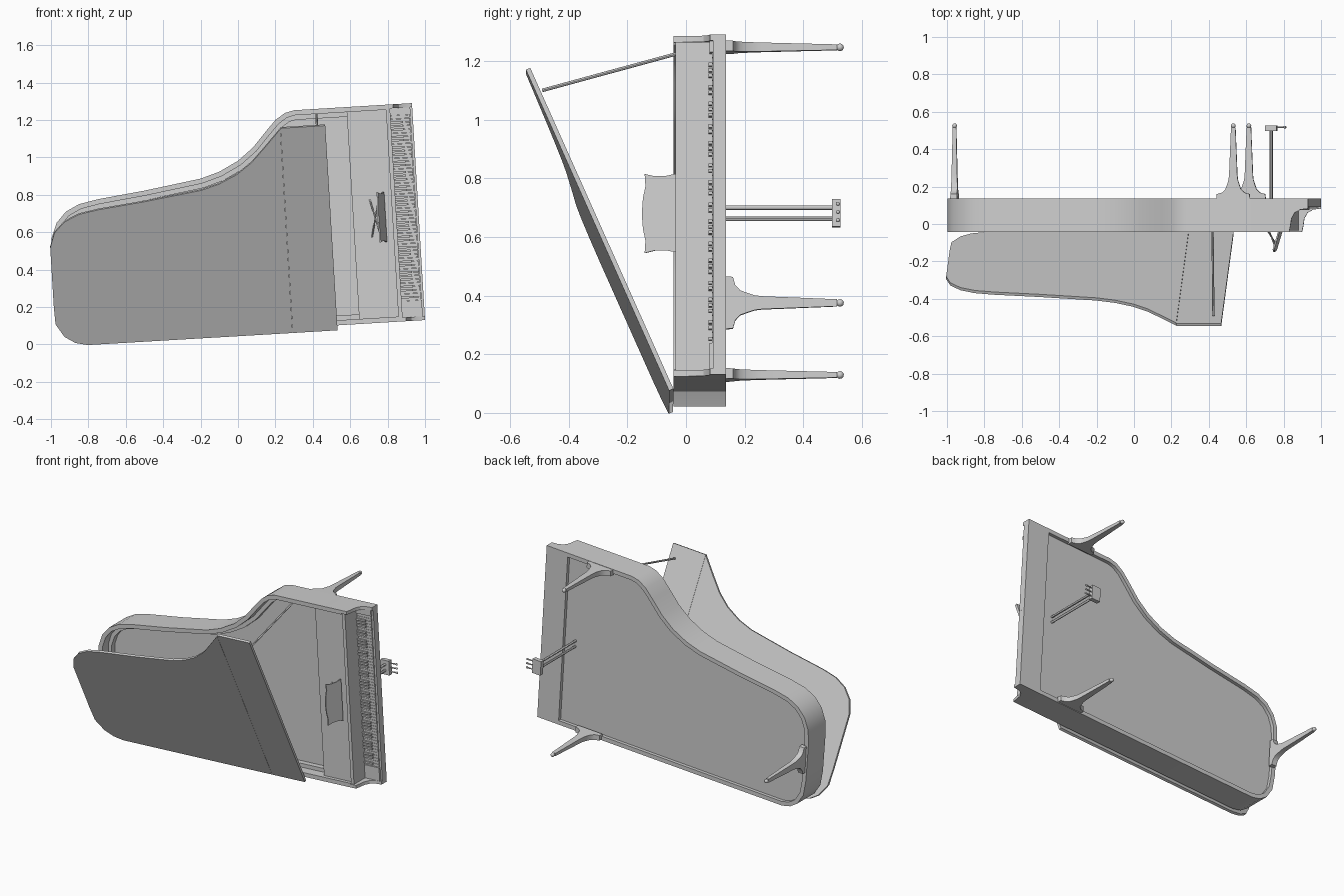
import bpy, bmesh, math
from mathutils import Matrix, Vector

old = bpy.data.objects.get("Cube")
if old:
    bpy.data.objects.remove(old, do_unlink=True)

grey = bpy.data.materials.new("plain_grey")
grey.use_nodes = True
grey.diffuse_color = (0.62, 0.62, 0.62, 1)
grey.node_tree.nodes["Principled BSDF"].inputs["Base Color"].default_value = (0.62, 0.62, 0.62, 1)

# Everything is laid out square, then turned slightly about the y axis
TURN = Matrix.Rotation(math.radians(-3.45), 4, 'Y')
TOP, BOTTOM = -0.043, 0.137
BASS, TREBLE, FRONT = 0.07, 1.232, 1.006
FALL = 0.865


def finish(name, bm, matrix=None):
    bmesh.ops.recalc_face_normals(bm, faces=bm.faces[:])
    mesh = bpy.data.meshes.new(name)
    bm.to_mesh(mesh)
    bm.free()
    mesh.materials.append(grey)
    obj = bpy.data.objects.new(name, mesh)
    bpy.context.collection.objects.link(obj)
    obj.matrix_world = TURN @ (matrix or Matrix())
    return obj


def prism(name, pts, lo, hi, plane='XZ', matrix=None):
    """Extrude a 2D outline along the axis that is not in the plane."""
    place = {'XZ': lambda a, b, d: (a, d, b),
             'XY': lambda a, b, d: (a, b, d),
             'ZY': lambda a, b, d: (d, b, a)}[plane]
    bm = bmesh.new()
    low = [bm.verts.new(place(a, b, lo)) for a, b in pts]
    high = [bm.verts.new(place(a, b, hi)) for a, b in pts]
    bm.faces.new(low)
    bm.faces.new(high[::-1])
    for i in range(len(pts)):
        j = (i + 1) % len(pts)
        bm.faces.new((low[i], low[j], high[j], high[i]))
    return finish(name, bm, matrix)


def add_box(bm, x, y, z):
    size = Matrix.Diagonal((x[1] - x[0], y[1] - y[0], z[1] - z[0], 1))
    mid = Matrix.Translation((sum(x) / 2, sum(y) / 2, sum(z) / 2))
    bmesh.ops.create_cube(bm, size=1, matrix=mid @ size)


def box(name, x, y, z):
    bm = bmesh.new()
    add_box(bm, x, y, z)
    return finish(name, bm)


def rod(name, a, b, r, r2=None):
    a, b = Vector(a), Vector(b)
    bm = bmesh.new()
    m = Matrix.Translation((a + b) / 2) @ (b - a).to_track_quat('Z', 'Y').to_matrix().to_4x4()
    bmesh.ops.create_cone(bm, cap_ends=True, segments=12, radius1=r,
                          radius2=r2 or r, depth=(b - a).length, matrix=m)
    return finish(name, bm)


def ball(name, at, r):
    bm = bmesh.new()
    bmesh.ops.create_uvsphere(bm, u_segments=12, v_segments=8, radius=r, matrix=Matrix.Translation(at))
    return finish(name, bm)


def offset(pts, dist):
    """Shift an open path sideways, inward when positive."""
    out = []
    for i, p in enumerate(pts):
        p = Vector(p)
        dirs = []
        if i:
            dirs.append((p - Vector(pts[i - 1])).normalized())
        if i < len(pts) - 1:
            dirs.append((Vector(pts[i + 1]) - p).normalized())
        norms = [Vector((d.y, -d.x)) for d in dirs]
        n = sum(norms, Vector((0, 0))).normalized()
        out.append(tuple(p + n * dist / n.dot(norms[0])))
    return out


# Case: bent rim, inner ledge, soundboard
outline = [(FALL, BASS), (-0.8, BASS), (-0.86, 0.085), (-0.91, 0.12), (-0.95, 0.19), (-0.963, 0.29),
           (-0.967, 0.53), (-0.96, 0.63), (-0.929, 0.707), (-0.876, 0.764), (-0.803, 0.8),
           (-0.702, 0.82), (-0.45, 0.851), (-0.146, 0.897), (-0.044, 0.928), (0.059, 0.98),
           (0.143, 1.046), (0.218, 1.129), (0.272, 1.186), (0.324, 1.22), (0.375, TREBLE), (FALL, TREBLE)]
inner = offset(outline, 0.027)
ledge = offset(outline, 0.052)
prism("rim", outline + inner[::-1], TOP, BOTTOM)
prism("rim_ledge", inner + ledge[::-1], 0.02, 0.06)
prism("soundboard", inner, 0.055, 0.115)
box("tuning_board", (0.655, FALL), (-0.02, 0.06), (BASS + 0.025, TREBLE - 0.025))

# Keyboard end: bed, fallboard, cheeks, end blocks, front strip
box("key_bed", (0.85, FRONT), (0.105, BOTTOM), (BASS, TREBLE))
box("fallboard", (FALL, 0.887), (-0.036, 0.11), (BASS + 0.02, TREBLE - 0.02))
box("key_slip", (0.992, FRONT), (0.092, 0.11), (BASS, TREBLE))
cheek = [(FALL, TOP), (0.905, TOP), (0.912, -0.01), (0.918, 0.03), (0.935, 0.06), (0.965, 0.077),
         (FRONT, 0.082), (FRONT, 0.11), (FALL, 0.11)]
KEY_LO, KEY_HI = 0.178, 1.172
for side, z0, z1, k0, k1 in (("bass", BASS, BASS + 0.021, BASS + 0.02, KEY_LO),
                             ("treble", TREBLE - 0.021, TREBLE, KEY_HI, TREBLE - 0.02)):
    prism(side + "_cheek", cheek, z0, z1, 'XY')
    box(side + "_key_block", (0.88, 0.995), (0.08, 0.11), (k0, k1))

# Keys
white, black = bmesh.new(), bmesh.new()
step = (KEY_HI - KEY_LO) / 52
for i in range(52):
    z = KEY_LO + i * step
    add_box(white, (0.885, 0.99), (0.088, 0.108), (z + 0.0008, z + step - 0.0008))
    if i % 7 in (0, 2, 3, 5, 6) and i < 51:
        add_box(black, (0.885, 0.952), (0.076, 0.09), (z + step - 0.0055, z + step + 0.0055))
finish("white_keys", white)
finish("black_keys", black)

# Open lid in two leaves, hinged on the long side, with its prop
FOLD, LID_END, LID_LO, LID_HI = 0.296, 0.536, 0.05, 1.25
hinge = Matrix.Translation((0, TOP, LID_LO)) @ Matrix.Rotation(math.radians(24), 4, 'X') \
    @ Matrix.Translation((0, 0, -LID_LO))
tail = [(max(x, -0.971), max(z, LID_LO)) for x, z in offset(outline, -0.018) if x < 0.25]
tail = [(FOLD - 0.001, LID_LO)] + tail + [(FOLD - 0.001, LID_HI - 0.005)]
prism("lid_main_leaf", tail, -0.016, 0, 'XZ', hinge)
prism("lid_front_leaf", [(FOLD, LID_LO), (LID_END, LID_LO), (LID_END, LID_HI), (FOLD, LID_HI)],
      -0.016, 0, 'XZ', hinge)
rod("lid_prop", (0.493, -0.02, 1.2), (0.49, -0.49, 1.072), 0.006)

# Music desk with crossed struts
desk = [(0.498, 0), (0.506, -0.04), (0.506, -0.08), (0.498, -0.115), (0.54, -0.112), (0.58, -0.121),
        (0.633, -0.125), (0.686, -0.121), (0.726, -0.112), (0.768, -0.115), (0.76, -0.08),
        (0.76, -0.04), (0.768, 0)]
lean = Matrix.Translation((0.825, -0.03, 0)) @ Matrix.Rotation(math.radians(-17), 4, 'Z')
prism("music_desk", desk, -0.004, 0.004, 'ZY', lean)
for name, a, b in (("desk_strut_a", 0.53, 0.73), ("desk_strut_b", 0.73, 0.53)):
    rod(name, (0.75, -0.02, a), (0.797, -0.115, b), 0.004)

# Legs: flared bracket flowing into a tapered post, ending in a caster
half = [(0.09, BOTTOM - 0.005), (0.088, 0.16), (0.06, 0.168), (0.042, 0.185), (0.033, 0.21),
        (0.025, 0.235), (0.022, 0.26), (0.012, 0.515)]
for name, x, z, plane in (("treble_leg", 0.605, 1.212, 'XY'), ("bass_leg", 0.621, 0.092, 'XY'),
                          ("tail_leg", -0.935, 0.432, 'ZY')):
    profile = half + [(-a, b) for a, b in half[::-1]]
    leg = prism(name, profile, -0.018, 0.018, plane, Matrix.Translation((x, 0, z)))
    for v in leg.data.vertices:
        thin = 1 - 0.5 * (v.co.y - BOTTOM) / 0.4
        if plane == 'XY':
            v.co.z *= thin
        else:
            v.co.x *= thin
    rod(name + "_stem", (x, 0.51, z), (x, 0.525, z), 0.007)
    ball(name + "_caster", (x, 0.525, z), 0.013)

# Pedal lyre
PX, PZ = 0.774, 0.635
for name, dz in (("lyre_post_left", 0.019), ("lyre_post_right", -0.019)):
    rod(name, (PX, 0.11, PZ + dz), (PX, 0.505, PZ + dz), 0.008)
box("pedal_box", (PX - 0.032, PX + 0.03), (0.498, 0.526), (PZ - 0.047, PZ + 0.047))
for i in (-1, 0, 1):
    z = PZ + i * 0.028
    rod("pedal_%d" % (i + 2), (PX + 0.02, 0.516, z), (PX + 0.075, 0.518, z), 0.003, 0.005)
    ball("pedal_tip_%d" % (i + 2), (PX + 0.073, 0.518, z), 0.007)

# Smooth the bends, keep the edges sharp
bpy.ops.object.select_all(action='DESELECT')
for obj in bpy.context.collection.objects:
    if obj.type == 'MESH' and obj.data.materials and obj.data.materials[0] == grey:
        obj.select_set(True)
        bpy.context.view_layer.objects.active = obj
bpy.ops.object.shade_smooth_by_angle(angle=math.radians(30))
